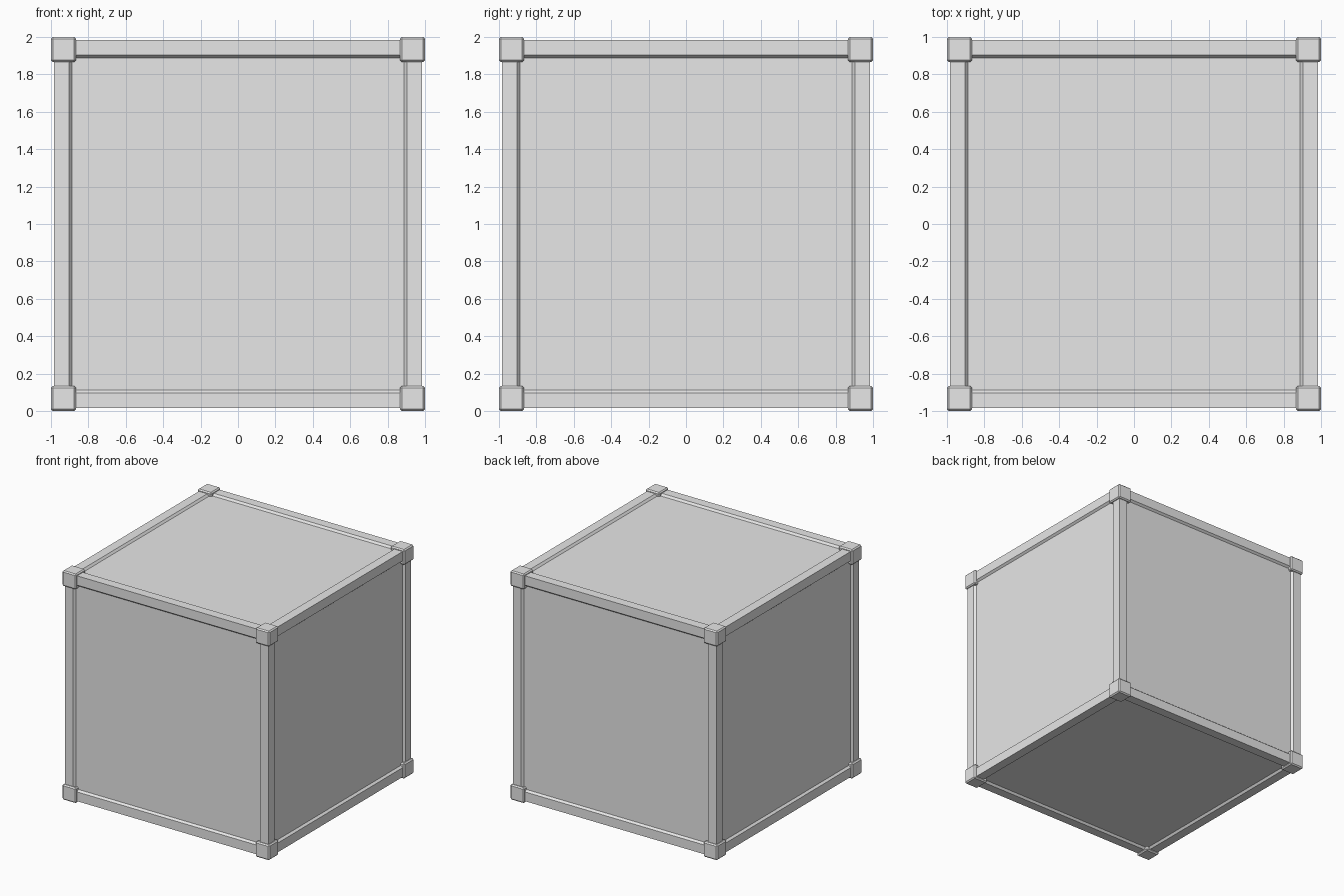
import bpy
import bmesh
from math import pi
from mathutils import Matrix, Vector

if "Cube" in bpy.data.objects:
    bpy.data.objects.remove(bpy.data.objects["Cube"], do_unlink=True)

OUTER, RIM, INNER, PANEL = 0.984, 0.903, 0.888, 0.966
CORNER = 0.134   # corner block size
CENTRE = Vector((0, 0, 1))

grey = bpy.data.materials.new("plain_grey")
grey.use_nodes = True
grey.diffuse_color = (0.8, 0.8, 0.8, 1)
grey.node_tree.nodes["Principled BSDF"].inputs["Base Color"].default_value = (0.8, 0.8, 0.8, 1)


def finish(bm, name):
    bmesh.ops.recalc_face_normals(bm, faces=bm.faces)
    mesh = bpy.data.meshes.new(name)
    bm.to_mesh(mesh)
    bm.free()
    mesh.materials.append(grey)
    obj = bpy.data.objects.new(name, mesh)
    bpy.context.collection.objects.link(obj)
    return obj


def box(name, size, location):
    bm = bmesh.new()
    bmesh.ops.create_cube(bm, size=size)
    obj = finish(bm, name)
    obj.location = location
    return obj


# Recessed side panels
box("panels", PANEL * 2, CENTRE)

# Edge beams with chamfered inner edges, four along each axis
profile = [(OUTER, OUTER), (RIM, OUTER), (INNER, PANEL),
           (INNER, INNER), (PANEL, INNER), (OUTER, RIM)]
turns = {"upright": Matrix.Identity(4),
         "depth": Matrix.Rotation(pi / 2, 4, "X"),
         "width": Matrix.Rotation(pi / 2, 4, "Y")}
for label, turn in turns.items():
    for quarter in range(4):
        bm = bmesh.new()
        face = bm.faces.new([bm.verts.new((u, v, -INNER)) for u, v in profile])
        ext = bmesh.ops.extrude_face_region(bm, geom=[face])
        tops = [g for g in ext["geom"] if isinstance(g, bmesh.types.BMVert)]
        bmesh.ops.translate(bm, verts=tops, vec=(0, 0, 2 * INNER))
        spin = Matrix.Rotation(quarter * pi / 2, 4, "Z")
        bm.transform(turn @ spin)
        beam = finish(bm, f"{label}_beam_{quarter + 1}")
        beam.location = CENTRE

# Bevelled corner blocks
reach = 1 - CORNER / 2
for x in (-1, 1):
    for y in (-1, 1):
        for z in (-1, 1):
            name = "_".join(("top" if z > 0 else "bottom", "back" if y > 0 else "front",
                             "left" if x > 0 else "right", "corner"))
            block = box(name, CORNER, CENTRE + Vector((x, y, z)) * reach)
            bevel = block.modifiers.new("chamfer", "BEVEL")
            bevel.width = 0.01
            bevel.segments = 1
